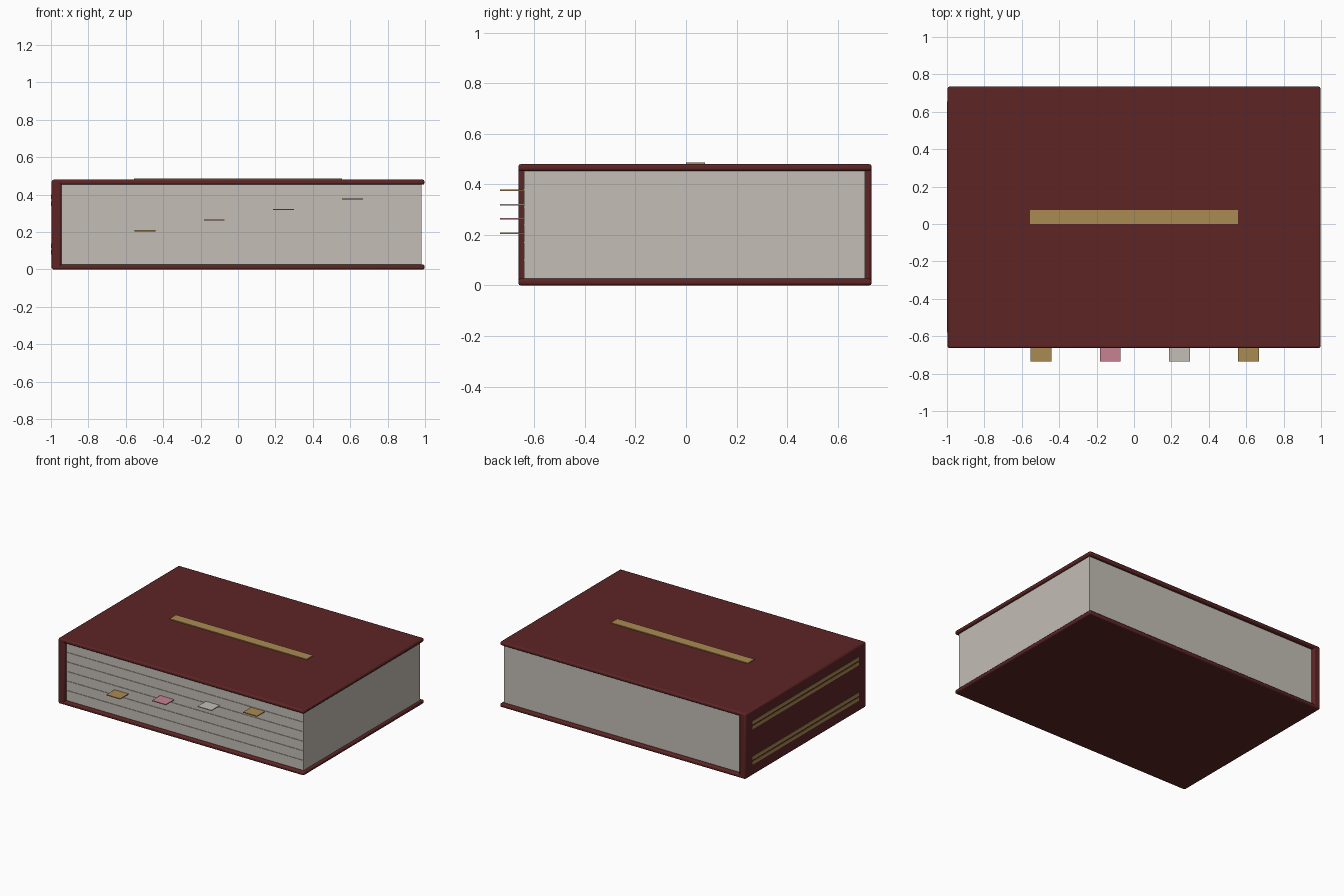
import bpy

cube = bpy.data.objects.get("Cube")
if cube:
    bpy.data.objects.remove(cube, do_unlink=True)


def material(name, rgb):
    mat = bpy.data.materials.new(name)
    mat.use_nodes = True
    colour = (*rgb, 1)
    mat.diffuse_color = colour
    mat.node_tree.nodes["Principled BSDF"].inputs["Base Color"].default_value = colour
    return mat


def box(name, x, y, z, mat, bevel=0):
    """Box spanning the (low, high) range on each axis."""
    spans = (x, y, z)
    bpy.ops.mesh.primitive_cube_add(size=1, location=[(a + b) / 2 for a, b in spans])
    ob = bpy.context.object
    ob.name = name
    ob.scale = [b - a for a, b in spans]
    bpy.ops.object.transform_apply(location=False, rotation=False, scale=True)
    ob.data.materials.append(mat)
    if bevel:
        mod = ob.modifiers.new("Rounded edges", 'BEVEL')
        mod.width = bevel
        mod.segments = 2
        bpy.ops.object.shade_smooth_by_angle()
    return ob


leather = material("dark red leather", (0.11, 0.018, 0.018))
paper = material("aged paper", (0.55, 0.51, 0.46))
gold = material("dull gold", (0.40, 0.26, 0.085))
pink = material("dusty pink", (0.57, 0.225, 0.29))

# Cover boards and spine
depth = (-0.663, 0.734)
height, board = 0.48, 0.027
box("back_cover", (-0.995, 0.997), depth, (0, board), leather, 0.009)
box("front_cover", (-0.995, 0.997), depth, (height - board, height), leather, 0.009)
box("spine", (-0.997, -0.945), depth, (0.003, height - 0.003), leather, 0.009)

# Page block with slightly raised page lines on the front edge
box("page_block", (-0.95, 0.98), (-0.64, 0.708), (0.02, height - 0.02), paper)
for i in range(5):
    z = 0.10 + 0.07 * i
    box(f"page_line_{i + 1}", (-0.94, 0.978), (-0.644, -0.63), (z - 0.002, z + 0.002), paper)

# Bookmark tabs stepping up along the front edge
for i, mat in enumerate((gold, pink, paper, gold)):
    x, z = -0.497 + 0.37 * i, 0.207 + 0.0565 * i
    box(f"bookmark_tab_{i + 1}", (x - 0.056, x + 0.056), (-0.735, -0.6), (z - 0.003, z + 0.003), mat)

# Title bar on the front cover
box("title_bar", (-0.555, 0.557), (0, 0.075), (height - 0.005, height + 0.006), gold)

# Paired bands on the spine
for group, centre in (("lower", 0.11), ("upper", 0.37)):
    for side, offset in (("bottom", -0.018), ("top", 0.018)):
        z = centre + offset
        box(f"{group}_spine_band_{side}", (-1.0, -0.99), (-0.58, 0.655),
            (z - 0.012, z + 0.012), gold)
